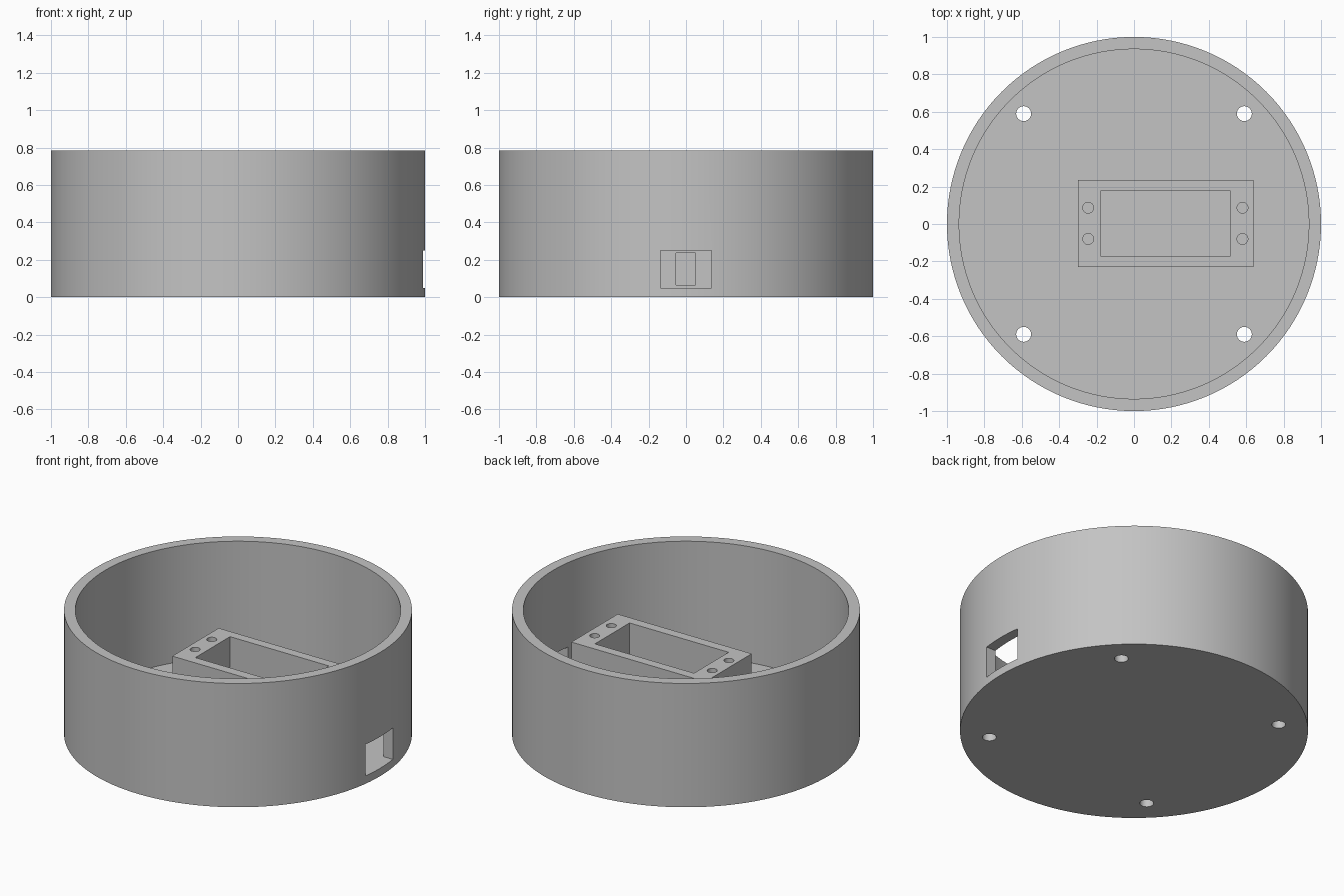
import bpy
import math

cube = bpy.data.objects.get("Cube")
if cube:
    bpy.data.objects.remove(cube, do_unlink=True)

grey = bpy.data.materials.new("plain_grey")
grey.use_nodes = True
COLOUR = (0.55, 0.55, 0.55, 1)
grey.diffuse_color = COLOUR
grey.node_tree.nodes["Principled BSDF"].inputs["Base Color"].default_value = COLOUR

FLOOR, HEIGHT, BLOCK_TOP = 0.05, 0.785, 0.5


def finish(name):
    obj = bpy.context.object
    obj.name = name
    obj.data.materials.append(grey)
    return obj


def box(name, x, y, z):
    """Box from (low, high) pairs on each axis."""
    spans = (x, y, z)
    bpy.ops.mesh.primitive_cube_add(size=1, location=[sum(s) / 2 for s in spans])
    bpy.context.object.scale = [s[1] - s[0] for s in spans]
    bpy.ops.object.transform_apply(location=False, rotation=False, scale=True)
    return finish(name)


def cylinder(name, radius, x, y, z, sides):
    bpy.ops.mesh.primitive_cylinder_add(
        vertices=sides, radius=radius, depth=z[1] - z[0], location=(x, y, sum(z) / 2))
    return finish(name)


def cut(target, cutters):
    """Subtract each cutter, then shade the result smooth with sharp edges."""
    bpy.ops.object.select_all(action="DESELECT")
    bpy.context.view_layer.objects.active = target
    target.select_set(True)
    for cutter in cutters:
        cutter.hide_render = True
        mod = target.modifiers.new("cut", "BOOLEAN")
        mod.operation = "DIFFERENCE"
        mod.solver = "EXACT"
        mod.object = cutter
        bpy.ops.object.modifier_apply(modifier=mod.name)
        bpy.data.objects.remove(cutter, do_unlink=True)
    bpy.ops.object.shade_smooth_by_angle(angle=math.radians(30))


# Round open housing with a cable window and four floor holes
housing = cylinder("round_housing", 1, 0, 0, (0, HEIGHT), 128)
cutters = [cylinder("cavity", 0.935, 0, 0, (FLOOR, 1), 128),
           box("cable_window", (0.8, 1.1), (-0.137, 0.137), (FLOOR, 0.25))]
for x in (-0.59, 0.59):
    for y in (-0.59, 0.59):
        cutters.append(cylinder("floor_hole", 0.04, x, y, (-0.1, 0.2), 32))
cut(housing, cutters)

# Raised mounting frame with a pocket, a cable slot and four screw holes
frame = box("mounting_frame", (-0.3, 0.64), (-0.23, 0.235), (FLOOR, BLOCK_TOP))
cutters = [box("pocket", (-0.18, 0.515), (-0.17, 0.177), (0, 1)),
           box("cable_slot", (0.45, 0.7), (-0.053, 0.05), (0.065, 0.237))]
for x in (-0.245, 0.58):
    for y in (-0.08, 0.087):
        cutters.append(cylinder("screw_hole", 0.029, x, y, (0.26, 0.6), 24))
cut(frame, cutters)
